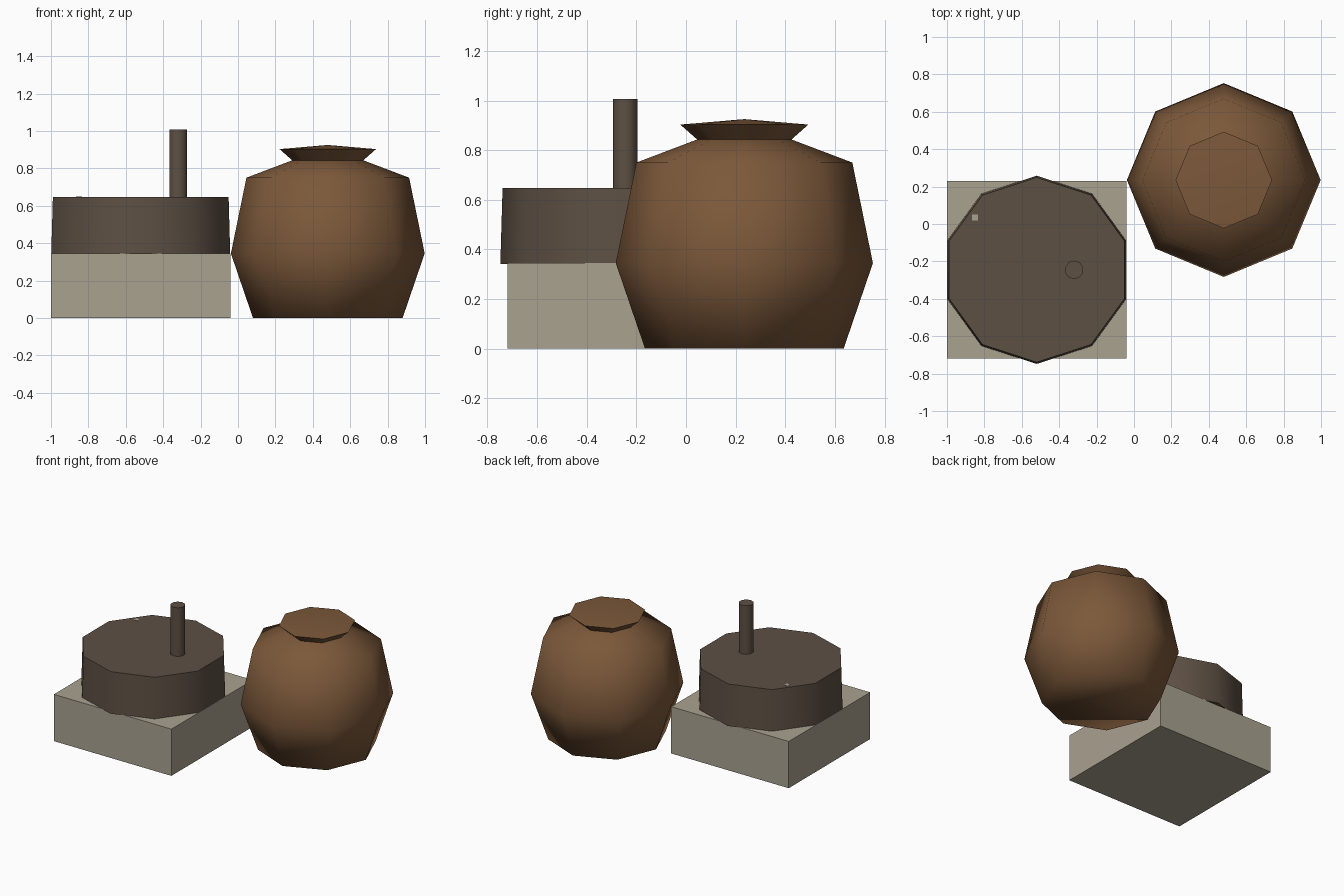
import bpy
import math

cube = bpy.data.objects.get("Cube")
if cube:
    bpy.data.objects.remove(cube, do_unlink=True)


def material(name, rgb):
    mat = bpy.data.materials.new(name)
    mat.use_nodes = True
    mat.diffuse_color = (*rgb, 1)
    mat.node_tree.nodes["Principled BSDF"].inputs["Base Color"].default_value = (*rgb, 1)
    return mat


pale_stone = material("pale stone", (0.40, 0.36, 0.28))
dark_stone = material("dark stone", (0.11, 0.08, 0.057))
clay = material("brown clay", (0.20, 0.098, 0.042))


def box(name, low, high, mat):
    centre = [(a + b) / 2 for a, b in zip(low, high)]
    bpy.ops.mesh.primitive_cube_add(size=1, location=centre)
    obj = bpy.context.object
    obj.name = name
    obj.scale = [b - a for a, b in zip(low, high)]
    bpy.ops.object.transform_apply(location=False, rotation=False, scale=True)
    obj.data.materials.append(mat)
    return obj


def lathe(name, centre, profile, sides, mat, angle):
    """Spin (radius, height) points around z; zero radius makes a pole."""
    verts, rings, faces = [], [], []
    for radius, z in profile:
        count = sides if radius else 1
        rings.append([len(verts) + i for i in range(count)])
        for i in range(count):
            a = math.pi / 2 + math.tau * i / sides
            verts.append((radius * math.cos(a), radius * math.sin(a), z))
    for low, high in zip(rings, rings[1:]):
        for i in range(sides):
            j = (i + 1) % sides
            if len(low) == 1:
                faces.append((low[0], high[j], high[i]))
            elif len(high) == 1:
                faces.append((low[i], low[j], high[0]))
            else:
                faces.append((low[i], low[j], high[j], high[i]))
    # Flat caps close any open end
    if len(rings[0]) > 1:
        faces.append(rings[0][::-1])
    if len(rings[-1]) > 1:
        faces.append(rings[-1])
    mesh = bpy.data.meshes.new(name)
    mesh.from_pydata(verts, [], faces)
    mesh.materials.append(mat)
    obj = bpy.data.objects.new(name, mesh)
    obj.location = (*centre, 0)
    bpy.context.collection.objects.link(obj)
    bpy.ops.object.select_all(action="DESELECT")
    obj.select_set(True)
    bpy.context.view_layer.objects.active = obj
    bpy.ops.object.shade_smooth_by_angle(angle=math.radians(angle))
    return obj


# Square base block
box("base_block", (-1, -0.72, 0), (-0.04, 0.23, 0.345), pale_stone)

# Ten-sided grinding stone with a slight taper
lathe("grinding_stone", (-0.52, -0.245), [(0.503, 0.342), (0.494, 0.648)],
      10, dark_stone, 50)

# Upright handle
lathe("handle", (-0.32, -0.245), [(0.05, 0.6), (0.05, 1.007)], 10, dark_stone, 50)

# Small pale fleck on the grinding stone
box("stone_fleck", (-0.865, 0.02, 0.645), (-0.835, 0.05, 0.65), pale_stone)

# Eight-sided pot: foot, belly, shoulder, neck, flared rim, shallow lid
lathe("pot", (0.48, 0.235),
      [(0.40, 0), (0.518, 0.345), (0.435, 0.75), (0.19, 0.843),
       (0.258, 0.903), (0, 0.925)],
      8, clay, 80)
